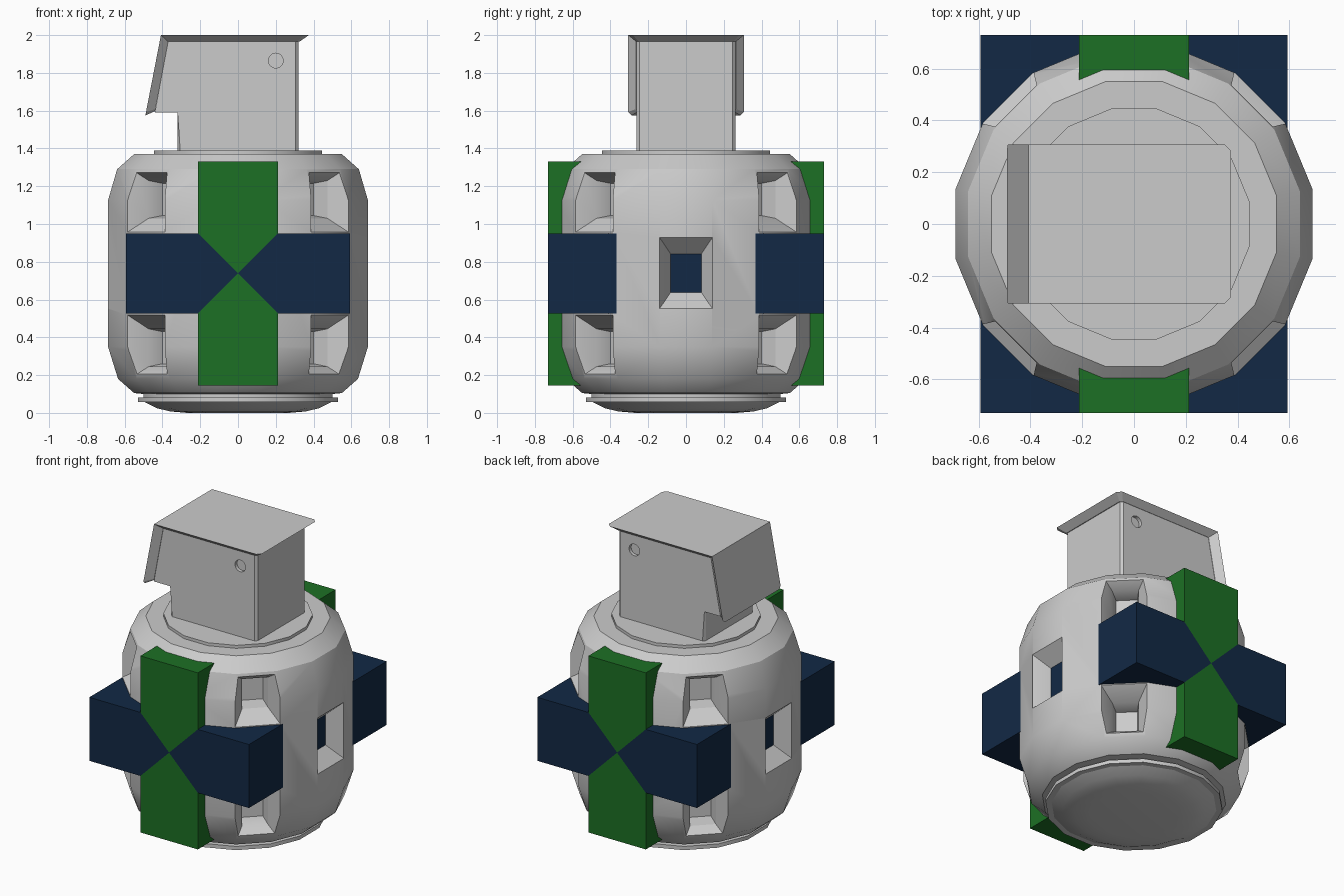
import bpy, bmesh, math
from mathutils import Matrix

if "Cube" in bpy.data.objects:
    bpy.data.objects.remove(bpy.data.objects["Cube"])


def make(name, verts, faces, colour=None, smooth=False):
    me = bpy.data.meshes.new(name)
    me.from_pydata(verts, [], faces)
    bm = bmesh.new()
    bm.from_mesh(me)
    bmesh.ops.recalc_face_normals(bm, faces=bm.faces)
    bm.to_mesh(me)
    bm.free()
    ob = bpy.data.objects.new(name, me)
    bpy.context.collection.objects.link(ob)
    if colour:
        mat = bpy.data.materials.new(name + "_colour")
        mat.diffuse_color = colour
        mat.use_nodes = True
        mat.node_tree.nodes["Principled BSDF"].inputs["Base Color"].default_value = mat.diffuse_color
        me.materials.append(mat)
    if smooth:
        smooth_shade(ob)
    return ob


def smooth_shade(ob):
    bpy.ops.object.select_all(action='DESELECT')
    ob.select_set(True)
    bpy.context.view_layer.objects.active = ob
    bpy.ops.object.shade_smooth_by_angle(angle=math.radians(32))


def loft(rings):
    """Closed skin through equal-length rings, capped at both ends."""
    n = len(rings[0])
    verts = [v for r in rings for v in r]
    faces = [list(range(n)), list(range((len(rings) - 1) * n, len(rings) * n))]
    for k in range(len(rings) - 1):
        for i in range(n):
            j = (i + 1) % n
            faces.append([k * n + i, k * n + j, (k + 1) * n + j, (k + 1) * n + i])
    return verts, faces


def lathe(name, profile, n=16):
    """Profile holds (half width across flats, z)."""
    rings = []
    for w, z in profile:
        r = w / math.cos(math.pi / n)
        angs = [2 * math.pi * (i + 0.5) / n for i in range(n)]
        rings.append([(r * math.cos(a), r * math.sin(a), z) for a in angs])
    return make(name, *loft(rings), smooth=True)


def prism(outlines, y):
    """Extrude x-z outlines from -y to y."""
    verts, faces = [], []
    for o in outlines:
        v, f = loft([[(x, s * y, z) for x, z in o] for s in (-1, 1)])
        faces += [[i + len(verts) for i in q] for q in f]
        verts += v
    return verts, faces


def cut(ob, cutter):
    mod = ob.modifiers.new("cut", 'BOOLEAN')
    mod.operation = 'DIFFERENCE'
    mod.solver = 'EXACT'
    mod.object = cutter
    bpy.context.view_layer.objects.active = ob
    bpy.ops.object.modifier_apply(modifier=mod.name)
    bpy.data.objects.remove(cutter)


# Rounded barrel body
body = lathe("body", [(0.50, 0.10), (0.55, 0.105), (0.635, 0.18), (0.688, 0.35),
                      (0.688, 1.125), (0.64, 1.29), (0.55, 1.37), (0.40, 1.37)])

# Stepped pockets on the sides and diagonals
pockets = [(0, 0.74, 0.19), (180, 0.74, 0.19)]
pockets += [(a, z, 0.175) for a in (45, 135, 225, 315) for z in (0.345, 1.13)]
verts, faces = [], []
for ang, z, h in pockets:
    rings = []
    for r, w, hh in ((0.75, 0.177, h + 0.055), (0.69, 0.141, h),
                     (0.59, 0.08, 0.10), (0.50, 0.065, 0.085)):
        m = Matrix.Rotation(math.radians(ang), 4, 'Z')
        rings.append([tuple(m @ Matrix.Translation((r, a * w, z + b * hh)).to_translation())
                      for a, b in ((-1, -1), (1, -1), (1, 1), (-1, 1))])
    v, f = loft(rings)
    faces += [[i + len(verts) for i in q] for q in f]
    verts += v
cut(body, make("pocket_cutter", verts, faces))
smooth_shade(body)

# Base plates and shallow domed underside
lathe("base_upper_ring", [(0.50, 0.08), (0.50, 0.107)])
lathe("base_lower_ring", [(0.53, 0.057), (0.53, 0.082)])
lathe("base_dome", [(0.50, 0.06), (0.43, 0.025), (0.36, 0.008), (0.27, 0.0)])

# Neck plate
lathe("neck_plate", [(0.445, 1.36), (0.445, 1.39)])

# Two-coloured cross running through the body, arms mitred at the centre
c, a, L = 0.738, 0.213, 0.592
arm = [(0, 0), (a, a), (L, a), (L, -a), (a, -a)]
make("cross_side_arms", *prism([[(s * u, c + v) for u, v in arm] for s in (1, -1)], 0.73),
     colour=(0.006, 0.022, 0.06, 1))
make("cross_upright_arms", *prism([[(v, c + s * u) for u, v in arm] for s in (1, -1)], 0.73),
     colour=(0.012, 0.16, 0.018, 1))

# Head block with overhanging nose and chamfered rear corners
head = make("head_block", *prism([[(0.32, 1.38), (0.32, 1.97), (-0.37, 1.97),
                                   (-0.44, 1.59), (-0.32, 1.59), (-0.32, 1.38)]], 0.262))
bm = bmesh.new()
bm.from_mesh(head.data)
edges = [e for e in bm.edges if all(abs(v.co.x - 0.32) < 1e-4 for v in e.verts)
         and abs(e.verts[0].co.z - e.verts[1].co.z) > 0.1]
edges += [e for e in bm.edges if all(abs(v.co.x + 0.32) < 1e-4 for v in e.verts)
          and abs(e.verts[0].co.z - e.verts[1].co.z) > 0.1]
bmesh.ops.bevel(bm, geom=edges, offset=0.015, segments=1, affect='EDGES')
bm.to_mesh(head.data)
bm.free()

# Round pin recesses on both sides of the head
for s in (-1, 1):
    ring = [(0.2 + 0.039 * math.cos(t), 1.865 + 0.039 * math.sin(t))
            for t in (2 * math.pi * i / 24 for i in range(24))]
    cut(head, make("pin_cutter", *loft([[(x, s * y, z) for x, z in ring] for y in (0.24, 0.3)])))

# Flared cover: top plate folding down into the front flap
def cover_ring(x0, x1, x2, y, z0, z2, ch, chz):
    right = [(x0, y - ch, z0), (x0 - ch, y, z0), (x1, y, z0),
             (x2 + 0.003, y, z2 + chz), (x2, y - chz, z2)]
    return right + [(x, -yy, z) for x, yy, z in reversed(right)]

outer = cover_ring(0.375, -0.408, -0.49, 0.307, 2.0, 1.575, 0.025, 0.018)
inner = cover_ring(0.325, -0.37, -0.44, 0.264, 1.965, 1.597, 0.015, 0.012)
n = 10
verts = outer + inner
faces = [[i, (i + 1) % n, (i + 1) % n + n, i + n] for i in range(n)]
for k in (0, n):
    faces += [[k + i for i in (0, 1, 2, 7, 8, 9)], [k + i for i in (2, 3, 4, 5, 6, 7)]]
make("head_cover", verts, faces)
